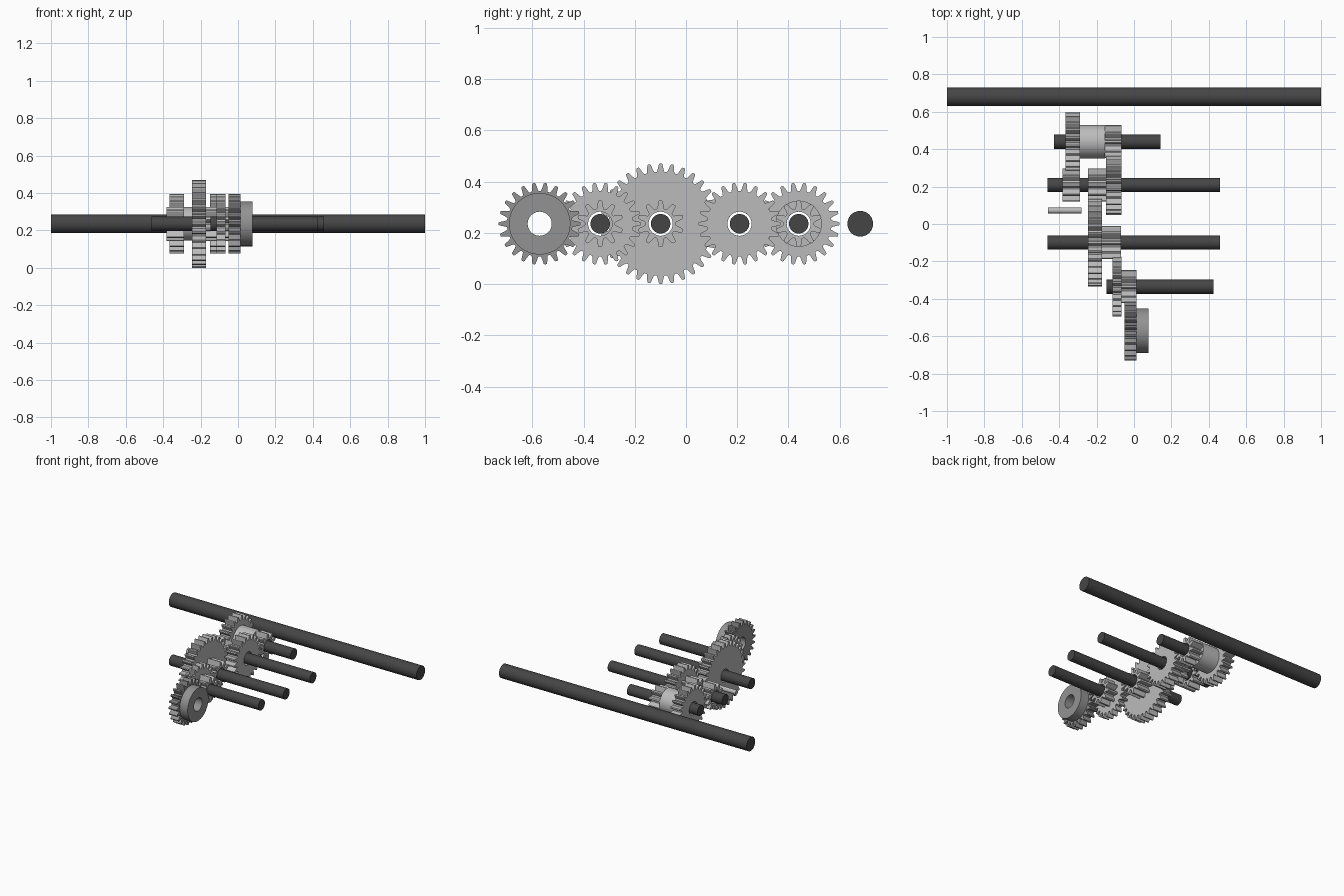
import bpy, bmesh, math

if "Cube" in bpy.data.objects:
    bpy.data.objects.remove(bpy.data.objects["Cube"])

ZC = 0.2355          # height of every axle
BORE, SHAFT_R = 0.047, 0.038


def material(name, v):
    m = bpy.data.materials.new(name)
    m.diffuse_color = (v, v, v, 1)
    m.use_nodes = True
    m.node_tree.nodes["Principled BSDF"].inputs["Base Color"].default_value = m.diffuse_color
    return m


LIGHT = material("light grey", 0.50)
MID = material("mid grey", 0.29)
DARK = material("charcoal", 0.06)


def circle_profile(r, n=48):
    return [(r, 2 * math.pi * i / n) for i in range(n)]


def gear_profile(tip, teeth, phase, depth=0.032):
    """Polar outline; each tooth is a rounded trapezoid. phase is in tooth pitches."""
    half = [(-.37, 0), (-.27, .3), (-.20, .65), (-.15, .9), (-.09, 1)]
    tooth = half + [(-a, h) for a, h in reversed(half)]
    step = 2 * math.pi / teeth
    return [(tip - depth * (1 - h), (t + phase + a) * step)
            for t in range(teeth) for a, h in tooth]


def prism(name, profile, x0, x1, y, mat, bore=0.0):
    """Extrude a polar profile along x, optionally with a round through hole."""
    bm = bmesh.new()

    def ring(x, r=None):
        return [bm.verts.new((x, y + (r or pr) * math.cos(a), ZC + (r or pr) * math.sin(a)))
                for pr, a in profile]

    def bridge(a, b):
        n = len(a)
        for i in range(n):
            j = (i + 1) % n
            bm.faces.new((a[i], a[j], b[j], b[i]))

    o0, o1 = ring(x0), ring(x1)
    bridge(o0, o1)
    if bore:
        i0, i1 = ring(x0, bore), ring(x1, bore)
        bridge(o1, i1)
        bridge(i1, i0)
        bridge(i0, o0)
    else:
        bm.faces.new(o0)
        bm.faces.new(o1)
    bmesh.ops.recalc_face_normals(bm, faces=bm.faces)
    me = bpy.data.meshes.new(name)
    bm.to_mesh(me)
    bm.free()
    me.materials.append(mat)
    ob = bpy.data.objects.new(name, me)
    bpy.context.collection.objects.link(ob)
    bpy.ops.object.select_all(action='DESELECT')
    ob.select_set(True)
    bpy.context.view_layer.objects.active = ob
    bpy.ops.object.shade_smooth_by_angle(angle=math.radians(25))
    return ob


def wheel(name, x0, x1, y, mat=LIGHT):
    prism(name, gear_profile(0.16, 22, 0), x0, x1, y, mat, BORE)


def pinion(name, x0, x1, y):
    prism(name, gear_profile(0.091, 10, 0.5), x0, x1, y, LIGHT, BORE)


def shaft(name, x0, x1, y, r=SHAFT_R):
    prism(name, circle_profile(r), x0, x1, y, DARK)


# Axle positions along y
A, B, C, D, E = 0.440, 0.209, -0.099, -0.335, -0.571

# Shafts
shaft("long_rod", -1, 1, 0.68, 0.05)
shaft("shaft_rear", -0.427, 0.143, A)
shaft("shaft_mid_rear", -0.463, 0.46, B)
shaft("shaft_mid_front", -0.463, 0.46, C)
shaft("shaft_front", -0.147, 0.425, D)

# Rear compound gear with spacer hub
wheel("rear_wheel", -0.367, -0.29, A)
prism("rear_hub", circle_profile(0.09), -0.29, -0.155, A, LIGHT, BORE)
pinion("rear_pinion", -0.155, -0.066, A)

# Second axle gears
pinion("mid_rear_outer_pinion", -0.383, -0.288, B)
pinion("mid_rear_inner_pinion", -0.245, -0.15, B)
wheel("mid_rear_wheel", -0.15, -0.066, B)

# Large wheel and its pinion
prism("large_wheel", gear_profile(0.2355, 32, 0), -0.245, -0.17, C, LIGHT, BORE)
pinion("mid_front_pinion", -0.17, -0.07, C)

# Front axle gears
wheel("front_wheel", -0.116, -0.066, D)
pinion("front_pinion", -0.066, 0.013, D)

# Darker end wheel with boss
wheel("end_wheel", -0.05, 0.013, E, MID)
prism("end_boss", circle_profile(0.12), 0.013, 0.077, E, MID, BORE)

# Small loose pin between the middle axles
prism("small_pin", circle_profile(0.016, 24), -0.46, -0.281, 0.072, LIGHT)
